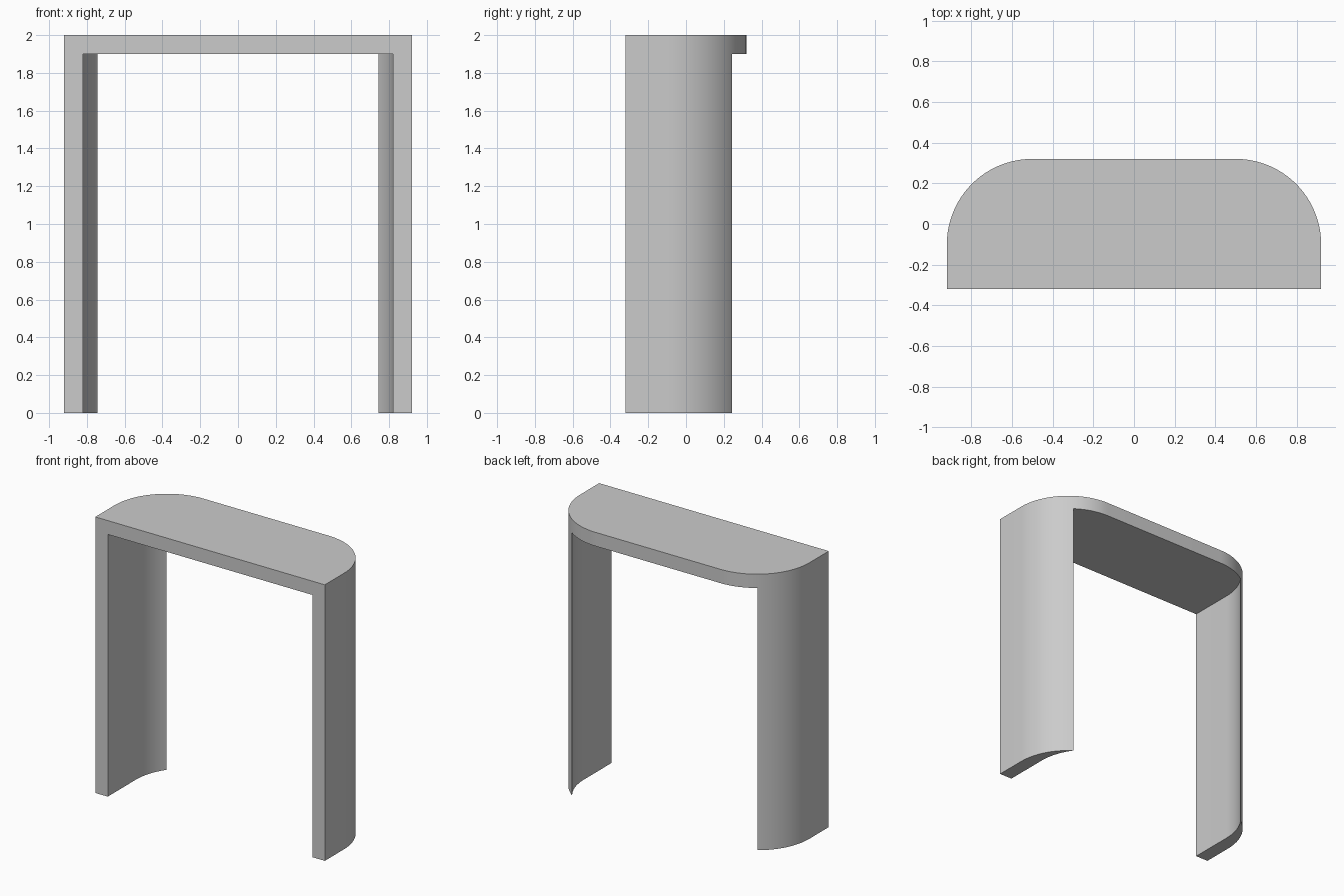
import bpy, bmesh
from math import sin, cos, pi, radians

default = bpy.data.objects.get("Cube")
if default:
    bpy.data.objects.remove(default)

RADIUS, STEPS = 0.42, 24
grey = bpy.data.materials.new("plain grey")
grey.use_nodes = True
colour = (0.6, 0.6, 0.6, 1)
grey.diffuse_color = colour
grey.node_tree.nodes["Principled BSDF"].inputs["Base Color"].default_value = colour


def rounded_block(name, half_width, front, back, bottom, top):
    """Extrude a plan with a straight front and two rounded back corners."""
    cx, cy = half_width - RADIUS, back - RADIUS
    arc = [(cx + RADIUS * cos(pi / 2 * i / STEPS),
            cy + RADIUS * sin(pi / 2 * i / STEPS)) for i in range(STEPS + 1)]
    plan = [(half_width, front)] + arc
    plan += [(-x, y) for x, y in reversed(plan)]
    bm = bmesh.new()
    face = bm.faces.new([bm.verts.new((x, y, bottom)) for x, y in plan])
    moved = bmesh.ops.extrude_face_region(bm, geom=[face])["geom"]
    bmesh.ops.translate(bm, vec=(0, 0, top - bottom),
                        verts=[g for g in moved if isinstance(g, bmesh.types.BMVert)])
    bmesh.ops.recalc_face_normals(bm, faces=bm.faces)
    mesh = bpy.data.meshes.new(name)
    bm.to_mesh(mesh)
    bm.free()
    mesh.materials.append(grey)
    obj = bpy.data.objects.new(name, mesh)
    bpy.context.collection.objects.link(obj)
    return obj


# Solid body with the rounded plan
frame = rounded_block("portal_frame", 0.92, -0.32, 0.32, 0, 2)

# Opening: the same plan, narrower and shifted back, leaves two tapering legs
opening = rounded_block("opening_cutter", 0.82, -0.6, 0.42, -0.2, 1.9)
opening.hide_render = True

cut = frame.modifiers.new("opening", "BOOLEAN")
cut.operation = "DIFFERENCE"
cut.solver = "EXACT"
cut.object = opening

bpy.ops.object.select_all(action="DESELECT")
frame.select_set(True)
bpy.context.view_layer.objects.active = frame
bpy.ops.object.modifier_apply(modifier=cut.name)
bpy.data.objects.remove(opening)
bpy.ops.object.shade_smooth_by_angle(angle=radians(30))
